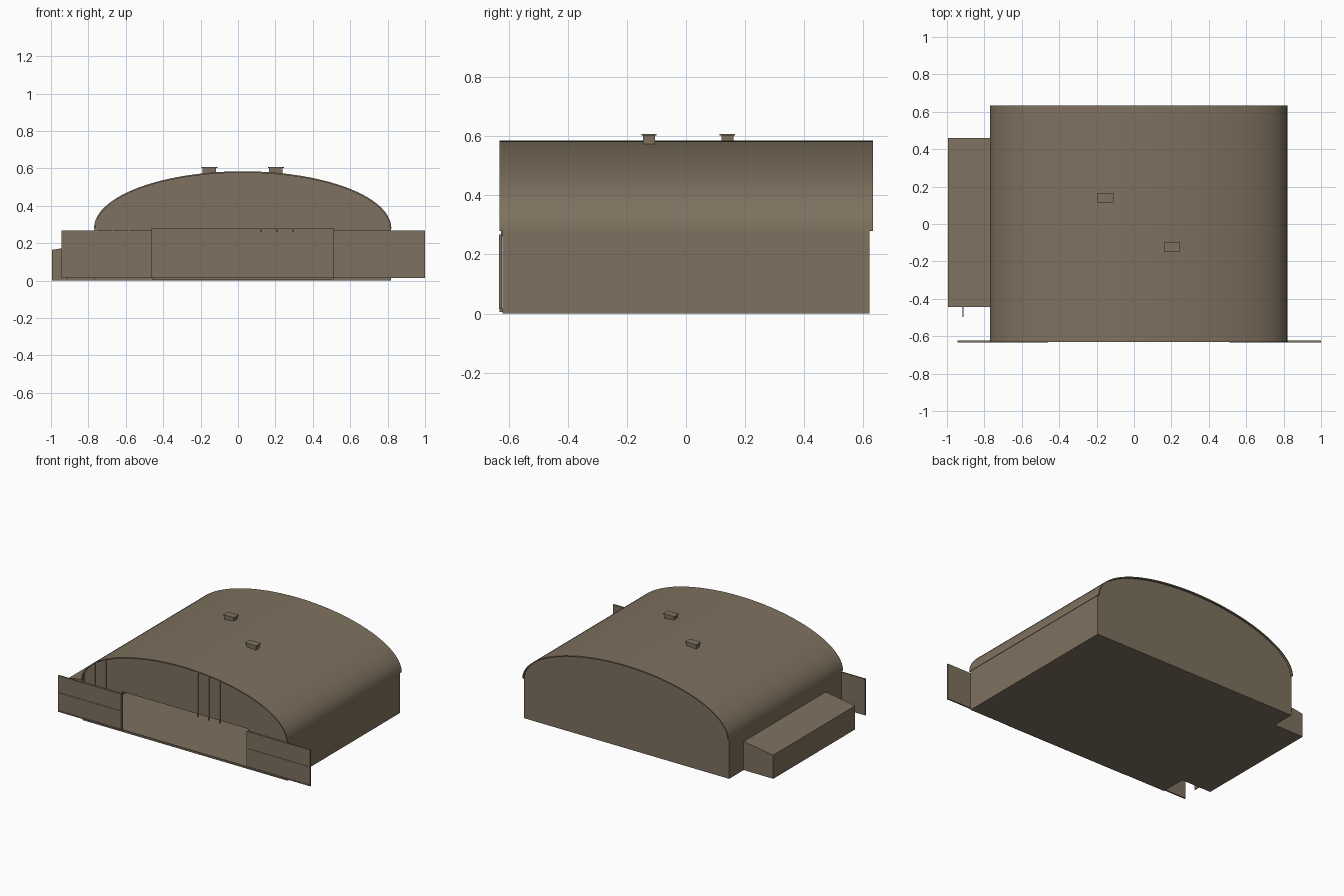
import bpy, bmesh, math

cube = bpy.data.objects.get("Cube")
if cube:
    bpy.data.objects.remove(cube, do_unlink=True)

mat = bpy.data.materials.new("weathered_tan")
mat.use_nodes = True
TAN = (0.21, 0.166, 0.114, 1)
mat.diffuse_color = TAN
mat.node_tree.nodes["Principled BSDF"].inputs["Base Color"].default_value = TAN

CX, HALF, EAVE, RISE = 0.025, 0.795, 0.28, 0.305
FRONT, BACK = -0.62, 0.62
DOOR_L, DOOR_R = -0.46, 0.51


def finish(name, bm):
    bmesh.ops.recalc_face_normals(bm, faces=bm.faces)
    mesh = bpy.data.meshes.new(name)
    bm.to_mesh(mesh)
    bm.free()
    mesh.materials.append(mat)
    obj = bpy.data.objects.new(name, mesh)
    bpy.context.collection.objects.link(obj)
    return obj


def extrude_profile(name, points, y0, y1):
    """Closed XZ outline extruded along Y."""
    bm = bmesh.new()
    face = bm.faces.new([bm.verts.new((x, y0, z)) for x, z in points])
    geom = bmesh.ops.extrude_face_region(bm, geom=[face])["geom"]
    verts = [v for v in geom if isinstance(v, bmesh.types.BMVert)]
    bmesh.ops.translate(bm, verts=verts, vec=(0, y1 - y0, 0))
    return finish(name, bm)


def box(name, x0, x1, y0, y1, z0, z1):
    return extrude_profile(name, [(x0, z0), (x1, z0), (x1, z1), (x0, z1)], y0, y1)


def arc(inset=0.0, steps=40):
    """Half ellipse from the right-hand eave over to the other one."""
    return [(CX + (HALF - inset) * math.cos(math.pi * i / steps),
             EAVE + (RISE - inset) * math.sin(math.pi * i / steps))
            for i in range(steps + 1)]


# Floor and side walls
W0, W1 = CX - HALF, CX + HALF
box("floor", W0 + 0.005, W1 - 0.005, FRONT, BACK, 0, 0.012)
box("side_wall_right", W0 + 0.003, W0 + 0.012, FRONT, BACK, 0, EAVE)
box("side_wall_left", W1 - 0.012, W1 - 0.003, FRONT, BACK, 0, EAVE)

# End walls: solid at the back, wide doorway at the front
inner = arc(0.005)
sill = [(inner[-1][0], 0), (inner[0][0], 0)]
extrude_profile("back_wall", inner + sill, BACK - 0.01, BACK)
doorway = [(DOOR_L, 0), (DOOR_L, EAVE), (DOOR_R, EAVE), (DOOR_R, 0)]
extrude_profile("front_wall", inner + sill[:1] + doorway + sill[1:], FRONT, FRONT + 0.01)

# Thin curved roof sheet
roof = extrude_profile("roof", arc() + arc(0.008)[::-1], -0.63, 0.633)
bpy.context.view_layer.objects.active = roof
roof.select_set(True)
bpy.ops.object.shade_smooth_by_angle(angle=math.radians(30))
roof.select_set(False)

# Slim upright ribs on the front gable
for group in (-0.67, 0.21):
    for i in (-1, 0, 1):
        x = group + i * 0.085
        top = EAVE + RISE * math.sqrt(1 - ((x - CX) / HALF) ** 2) - 0.008
        box("gable_rib", x - 0.004, x + 0.004, FRONT - 0.005, FRONT, 0.26, top)

# Sliding doors parked open on both sides, with battens
for side, x0, x1 in (("right", -0.945, DOOR_L), ("left", DOOR_R, 1.0)):
    box("door_" + side, x0, x1, -0.63, -0.623, 0.015, 0.268)
    for z in (0.015, 0.141, 0.26):
        box("door_batten_" + side, x0, x1, -0.633, -0.63, z, z + 0.008)
    for x in (x0, x1 - 0.006):
        box("door_stile_" + side, x, x + 0.006, -0.633, -0.63, 0.015, 0.268)
box("door_track", DOOR_L, DOOR_R, -0.63, FRONT, 0.006, 0.018)

# Lean-to with a sloping roof and a small open door
extrude_profile("lean_to", [(-0.995, 0), (W0 + 0.005, 0), (W0 + 0.005, 0.2), (-0.995, 0.165)],
                -0.443, 0.46)
box("lean_to_door", -0.918, -0.912, -0.497, -0.443, 0.01, 0.13)

# Capped roof vents
for x, y in ((-0.153, 0.14), (0.203, -0.125)):
    box("vent", x - 0.036, x + 0.036, y - 0.02, y + 0.02, 0.565, 0.602)
    box("vent_cap", x - 0.043, x + 0.043, y - 0.026, y + 0.026, 0.602, 0.608)
